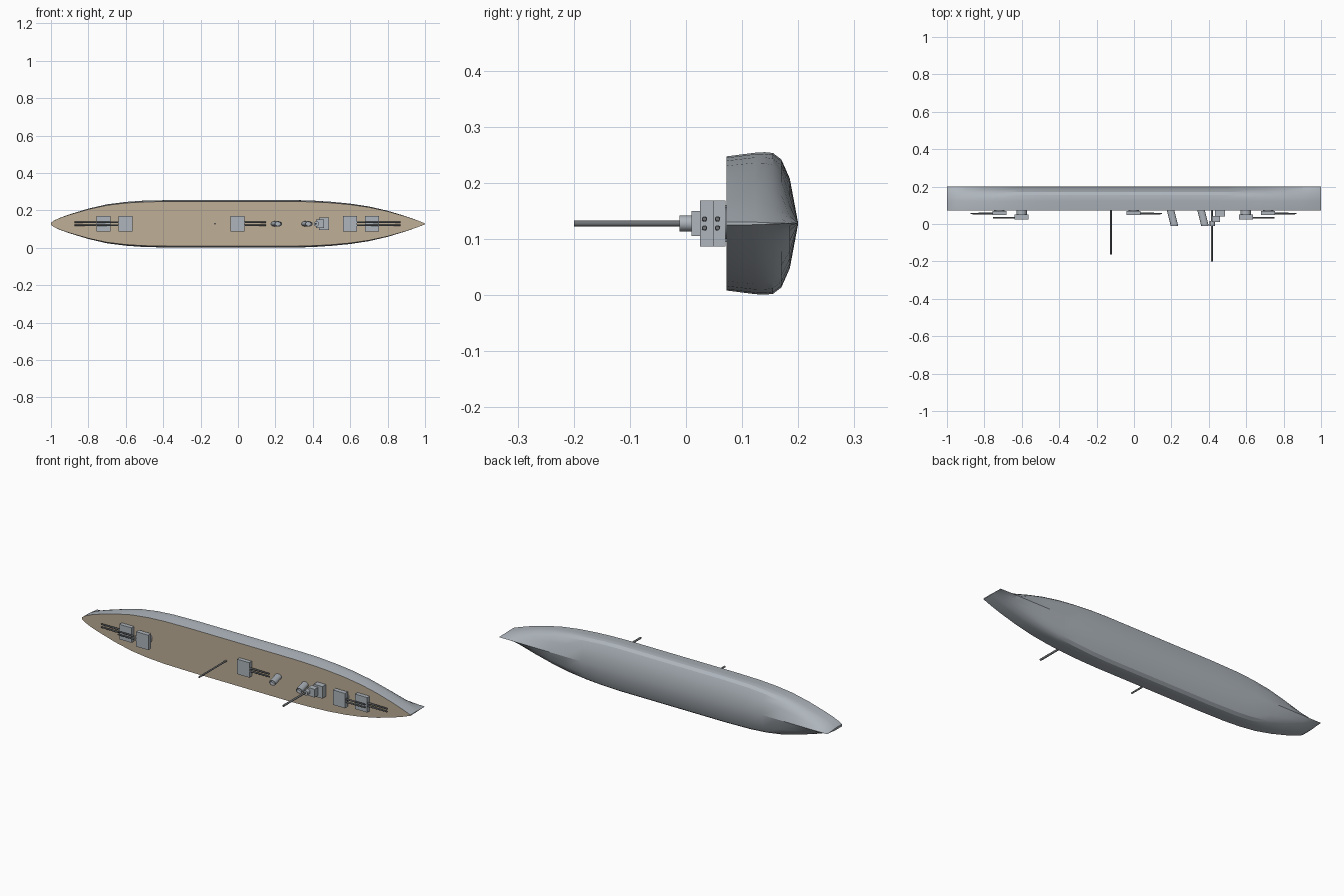
import bpy, bmesh, math
from mathutils import Vector, Matrix

if "Cube" in bpy.data.objects:
    bpy.data.objects.remove(bpy.data.objects["Cube"])

CZ = 0.128      # centreline height (ship lies on its side, deck facing -y)
DECK = 0.072


def mat(name, c):
    m = bpy.data.materials.new(name)
    m.diffuse_color = (*c, 1)
    m.use_nodes = True
    m.node_tree.nodes["Principled BSDF"].inputs["Base Color"].default_value = m.diffuse_color
    return m


steel = mat("steel", (0.42, 0.46, 0.50))
dark = mat("dark_steel", (0.16, 0.17, 0.18))
wood = mat("deck_wood", (0.52, 0.43, 0.31))


def finish(bm, name, m, smooth=0):
    bmesh.ops.recalc_face_normals(bm, faces=bm.faces)
    me = bpy.data.meshes.new(name)
    bm.to_mesh(me)
    bm.free()
    ob = bpy.data.objects.new(name, me)
    bpy.context.collection.objects.link(ob)
    me.materials.append(m)
    if smooth:
        bpy.ops.object.select_all(action='DESELECT')
        ob.select_set(True)
        bpy.context.view_layer.objects.active = ob
        bpy.ops.object.shade_smooth_by_angle(angle=math.radians(smooth))
    return ob


def box(name, x0, x1, y0, y1, half, m=steel):
    bm = bmesh.new()
    bmesh.ops.create_cube(bm, size=1)
    bmesh.ops.scale(bm, vec=(x1 - x0, y1 - y0, 2 * half), verts=bm.verts)
    bmesh.ops.translate(bm, vec=((x0 + x1) / 2, (y0 + y1) / 2, CZ), verts=bm.verts)
    return finish(bm, name, m)


def rod(name, a, b, r, m=steel, n=16, r2=None):
    a, b = Vector(a), Vector(b)
    bm = bmesh.new()
    rot = (b - a).to_track_quat('Z', 'Y').to_matrix().to_4x4()
    bmesh.ops.create_cone(bm, cap_ends=True, segments=n, radius1=r, radius2=r2 or r,
                          depth=(b - a).length, matrix=Matrix.Translation((a + b) / 2) @ rot)
    return finish(bm, name, m, 40)


# Hull: plan outline (x, deck half-breadth factor) and section (y, half-breadth, end fineness)
plan = [(-1, .05), (-.985, .14), (-.95, .27), (-.9, .41), (-.8, .65), (-.7, .83), (-.6, .93),
        (-.5, .98), (-.35, 1), (0, 1), (.3, 1), (.4, .98), (.5, .935), (.6, .86), (.7, .74),
        (.8, .56), (.9, .32), (.96, .15), (1, .02)]
section = [(DECK, .1195, 1), (.123, .126, 1.02), (.14, .127, 1.12), (.155, .1255, 1.25),
           (.17, .114, 1.4), (.185, .08, 1.6)]
bm = bmesh.new()
rings = []
for x, f in plan:
    side = [(y, w * f ** p) for y, w, p in section]
    pts = side + [(.2, 0)] + [(y, -w) for y, w in reversed(side)]
    rings.append([bm.verts.new((x, y, CZ + w)) for y, w in pts])
for a, b in zip(rings, rings[1:]):
    for i in range(len(a) - 1):
        bm.faces.new((a[i], a[i + 1], b[i + 1], b[i]))
bm.faces.new(rings[0])
bm.faces.new(rings[-1])
finish(bm, "hull", steel, 25)

# Planked deck
bm = bmesh.new()
w = section[0][1]
edge = [(x, f * w) for x, f in plan] + [(x, -f * w) for x, f in reversed(plan)]
bm.faces.new([bm.verts.new((x, DECK, CZ + h)) for x, h in edge])
deck = finish(bm, "deck", wood)
if deck.data.polygons[0].normal.y > 0:
    deck.data.flip_normals()


# Twin gun turrets: centre x, facing direction, raised or not
def turret(name, x, d, raised):
    y0, y1 = (.025, .050) if raised else (.048, .070)
    rod(name + "_barbette", (x, y1 - .002, CZ), (x, DECK + .002, CZ), .028, n=24)
    box(name + "_house", x - .037, x + .037, y0, y1, .041)
    yb = .033 if raised else .056
    for s, side in ((-1, "port"), (1, "starboard")):
        z = CZ + s * .008
        rod(f"{name}_{side}_barrel", (x + d * .03, yb, z), (x + d * .153, yb, z),
            .0048, dark, 12, .0038)


turret("bow_turret", .717, 1, False)
turret("bow_raised_turret", .598, 1, True)
turret("midship_turret", -.002, 1, False)
turret("stern_raised_turret", -.601, -1, True)
turret("stern_turret", -.72, -1, False)

# Raked oval funnels with open tops
for name, x in (("aft_funnel", .196), ("forward_funnel", .359)):
    bm = bmesh.new()
    loops = []
    for y, k in ((DECK + .002, 1), (-.01, 1), (-.01, .8), (.01, .8)):
        cx = x + (DECK - y) * .25
        loops.append([bm.verts.new((cx + .020 * k * math.cos(t * math.tau / 24), y,
                                    CZ + .014 * k * math.sin(t * math.tau / 24)))
                      for t in range(24)])
    for a, b in zip(loops, loops[1:]):
        for i in range(24):
            j = (i + 1) % 24
            bm.faces.new((a[i], a[j], b[j], b[i]))
    bm.faces.new(loops[-1])
    finish(bm, name, steel, 40)

# Bridge
box("bridge_base", .433, .486, .040, DECK + .001, .033)
box("bridge_upper", .418, .460, .010, .042, .0225)
rod("conning_tower", (.419, .015, CZ), (.419, -.012, CZ), .014, n=20)

# Masts
rod("fore_mast", (.416, DECK, CZ), (.416, -.2, CZ), .0055, dark, 12)
rod("main_mast", (-.123, DECK, CZ), (-.123, -.163, CZ), .0045, dark, 12)
